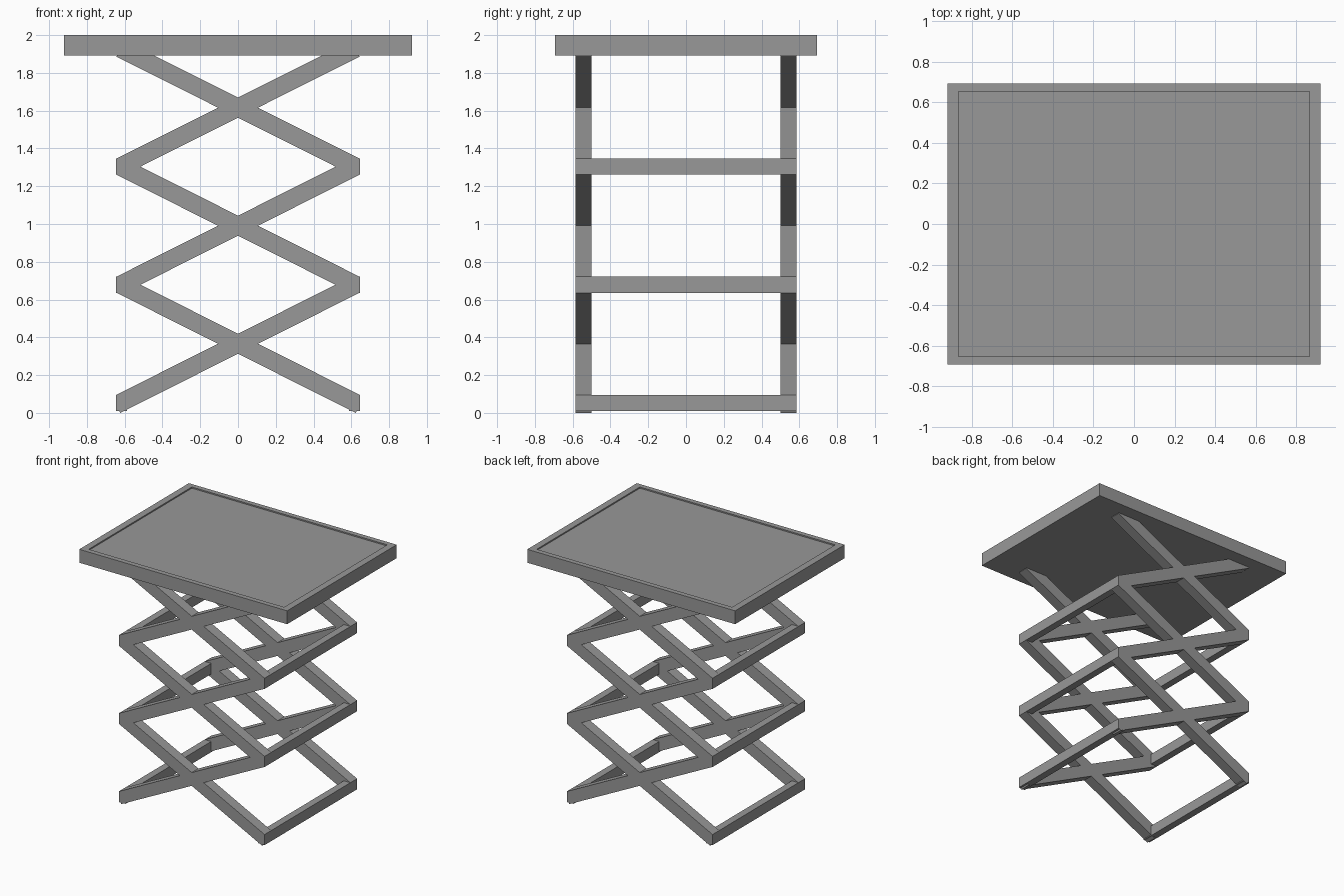
import bpy, bmesh, math
from mathutils import Matrix

if "Cube" in bpy.data.objects:
    bpy.data.objects.remove(bpy.data.objects["Cube"])

PX, Z0, STEP = 0.6225, 0.0535, 0.625   # arm end x, lowest pivot z, stage height
ARM_T, ARM_W, ARM_Y = 0.095, 0.085, 0.5425
BAR_W, BAR_H, BAR_X = 0.058, 0.085, 0.616
ANGLE = math.atan2(STEP, 2 * PX)
ARM_L = math.hypot(2 * PX, STEP)
S, C = math.sin(ANGLE), math.cos(ANGLE)

grey = bpy.data.materials.new("dark_grey")
grey.diffuse_color = (0.314, 0.314, 0.314, 1)
grey.use_nodes = True
grey.node_tree.nodes["Principled BSDF"].inputs["Base Color"].default_value = grey.diffuse_color


def box(name, size, loc, tilt=0.0):
    bm = bmesh.new()
    bmesh.ops.create_cube(bm, size=1, matrix=Matrix.Diagonal((*size, 1)))
    mesh = bpy.data.meshes.new(name)
    bm.to_mesh(mesh)
    bm.free()
    mesh.materials.append(grey)
    ob = bpy.data.objects.new(name, mesh)
    ob.location = loc
    ob.rotation_euler.y = tilt
    bpy.context.collection.objects.link(ob)
    return ob


# Crossed scissor arms: three stages, front and back
for stage in range(3):
    z = Z0 + STEP * (stage + 0.5)
    for side, y in (("front", -ARM_Y), ("back", ARM_Y)):
        for lean, sign in (("rising", -1), ("falling", 1)):
            box(f"{side}_{lean}_arm_{stage + 1}", (ARM_L, ARM_W, ARM_T),
                (0, y, z), sign * ANGLE)

# Foot toes continue the underside of the lowest arms down to the ground
TOE_L, TOE_T = 0.05, 0.03
tip_x = PX - ARM_T / 2 * S + (Z0 - ARM_T / 2 * C) * C / S
toe_x = tip_x - TOE_L / 2 * C + TOE_T / 2 * S
toe_z = TOE_L / 2 * S + TOE_T / 2 * C

for side, sign in (("left", -1), ("right", 1)):
    # Cross bars joining front and back arms at the outer pivots
    for level in range(3):
        box(f"{side}_cross_bar_{level + 1}", (BAR_W, 2 * ARM_Y + ARM_W, BAR_H),
            (sign * BAR_X, 0, Z0 + STEP * level))
    for end, y in (("front", -ARM_Y), ("back", ARM_Y)):
        box(f"{end}_{side}_foot", (TOE_L, ARM_W, TOE_T),
            (sign * toe_x, y, toe_z), sign * ANGLE)

# Platform with a shallow recessed top inside a narrow rim
platform = box("platform", (1.84, 1.385, 0.107), (0, 0, 1.9465))
bm = bmesh.new()
bm.from_mesh(platform.data)
top = max(bm.faces, key=lambda f: f.calc_center_median().z)
bmesh.ops.inset_region(bm, faces=[top], thickness=0.05)
for v in top.verts:
    v.co.x = math.copysign(0.865, v.co.x)
    v.co.y = math.copysign(0.652, v.co.y)
floor = bmesh.ops.extrude_discrete_faces(bm, faces=[top])["faces"][0]
bmesh.ops.translate(bm, verts=floor.verts, vec=(0, 0, -0.01))
bm.to_mesh(platform.data)
bm.free()
